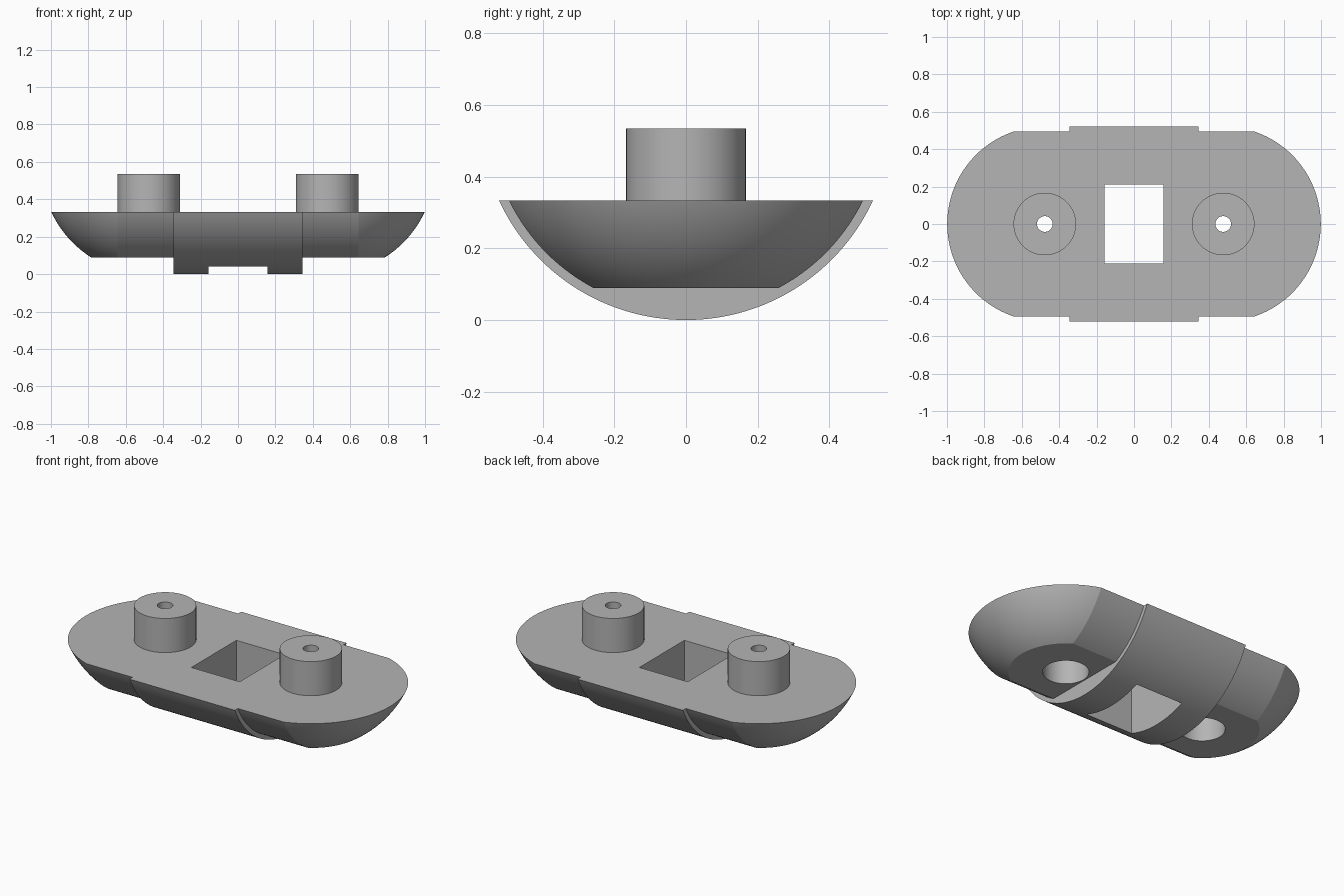
import bpy, bmesh, math
from mathutils import Vector

if "Cube" in bpy.data.objects:
    bpy.data.objects.remove(bpy.data.objects["Cube"], do_unlink=True)

AXIS_Z = 0.575      # height of the long axis the underside is turned around
TOP = 0.333         # flat deck
FLOOR = 0.09        # flat underside of the two ends
BAND = 0.345        # half length of the raised middle band
POST_X = 0.477

grey = bpy.data.materials.new("plain grey")
grey.use_nodes = True
colour = (0.46, 0.46, 0.46, 1)
grey.diffuse_color = colour
grey.node_tree.nodes["Principled BSDF"].inputs["Base Color"].default_value = colour


def finish(name, bm):
    bmesh.ops.recalc_face_normals(bm, faces=bm.faces)
    mesh = bpy.data.meshes.new(name)
    bm.to_mesh(mesh)
    bm.free()
    mesh.materials.append(grey)
    obj = bpy.data.objects.new(name, mesh)
    bpy.context.collection.objects.link(obj)
    return obj


def lathe(points, centre, axis, steps, closed=False):
    """Turn a profile fully round an axis."""
    bm = bmesh.new()
    verts = [bm.verts.new(p) for p in points]
    pairs = list(zip(verts, verts[1:]))
    if closed:
        pairs.append((verts[-1], verts[0]))
    edges = [bm.edges.new(p) for p in pairs]
    bmesh.ops.spin(bm, geom=verts + edges, cent=centre, axis=axis,
                   angle=2 * math.pi, steps=steps, use_merge=True)
    bmesh.ops.remove_doubles(bm, verts=bm.verts, dist=1e-5)
    return bm


def box(name, low, high):
    bm = bmesh.new()
    bmesh.ops.create_cube(bm, size=1)
    low, high = Vector(low), Vector(high)
    for v in bm.verts:
        v.co = (low + high) / 2 + v.co * (high - low)
    return finish(name, bm)


def cut(obj, cutter):
    mod = obj.modifiers.new(cutter.name, 'BOOLEAN')
    mod.operation = 'DIFFERENCE'
    mod.solver = 'EXACT'
    mod.object = cutter
    bpy.context.view_layer.objects.active = obj
    bpy.ops.object.modifier_apply(modifier=mod.name)
    bpy.data.objects.remove(cutter, do_unlink=True)


def smooth(obj):
    bpy.ops.object.select_all(action='DESELECT')
    obj.select_set(True)
    bpy.context.view_layer.objects.active = obj
    bpy.ops.object.shade_smooth_by_angle(angle=math.radians(12))


# Body: rounded ends, straight flanks and a raised middle band, in one profile
R_BAND, R_SIDE = 0.575, 0.55
start = math.acos(R_SIDE / R_BAND)
half = [(BAND, R_BAND), (BAND, R_SIDE)]
for i in range(33):
    a = start + (math.pi / 2 - start) * i / 32
    half.append((POST_X + R_BAND * math.sin(a), R_BAND * math.cos(a)))
profile = [(-x, r) for x, r in reversed(half)] + half
bm = lathe([(x, 0, AXIS_Z - r) for x, r in profile],
           (0, 0, AXIS_Z), (1, 0, 0), 160)
bmesh.ops.bisect_plane(bm, geom=bm.verts[:] + bm.edges[:] + bm.faces[:],
                       plane_co=(0, 0, TOP), plane_no=(0, 0, 1), clear_outer=True)
bmesh.ops.holes_fill(bm, edges=[e for e in bm.edges if e.is_boundary], sides=0)
body = finish("body", bm)

# Flat underside of each end, and the screw recesses
for side in (-1, 1):
    xs = sorted((side * BAND, side * 1.3))
    cut(body, box("end_cutter", (xs[0], -1, -0.5), (xs[1], 1, FLOOR)))
    bm = bmesh.new()
    bmesh.ops.create_cone(bm, cap_ends=True, segments=64, radius1=0.124,
                          radius2=0.124, depth=2)
    bmesh.ops.translate(bm, verts=bm.verts, vec=(side * POST_X, 0, 0))
    cut(body, finish("recess_cutter", bm))

# Rectangular opening through the middle
cut(body, box("opening_cutter", (-0.158, -0.21, -1), (0.158, 0.21, 1)))
smooth(body)

# Hollow posts with a small screw hole at the top
for name, side in (("right_post", -1), ("left_post", 1)):
    ring = [(0.124, TOP), (0.167, TOP), (0.167, 0.535),
            (0.042, 0.535), (0.042, 0.43), (0.124, 0.43)]
    x0 = side * POST_X
    bm = lathe([(x0 + r, 0, z) for r, z in ring], (x0, 0, 0), (0, 0, 1), 64, True)
    smooth(finish(name, bm))
